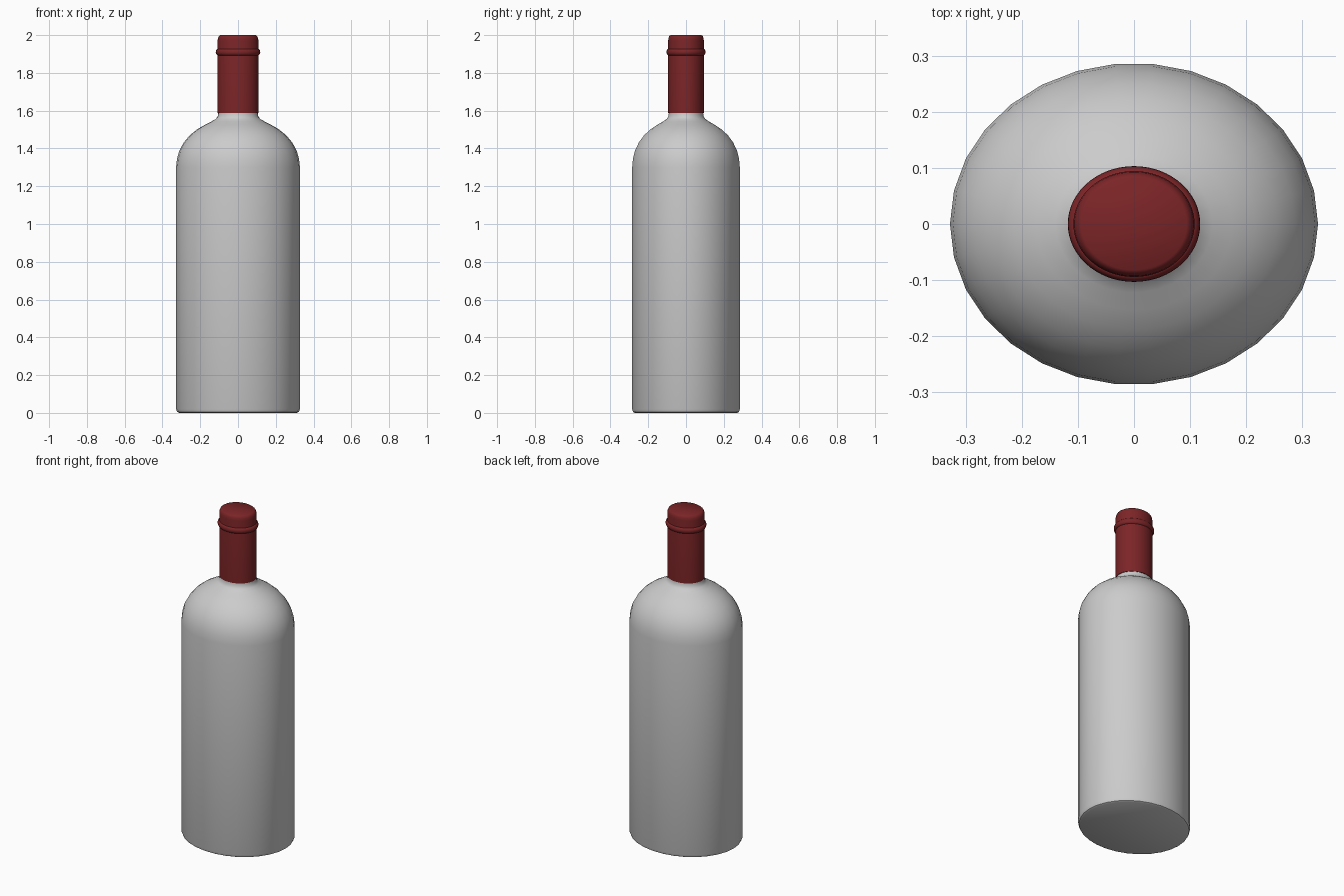
import bpy, bmesh, math

cube = bpy.data.objects.get("Cube")
if cube:
    bpy.data.objects.remove(cube, do_unlink=True)

DEPTH = 0.874  # the bottle is oval: depth / width


def material(name, color):
    m = bpy.data.materials.new(name)
    m.use_nodes = True
    m.diffuse_color = (*color, 1)
    m.node_tree.nodes["Principled BSDF"].inputs["Base Color"].default_value = (*color, 1)
    return m


def lathe(name, profile, sides, mat):
    """Revolve (radius, height) points into a closed oval solid."""
    bm = bmesh.new()
    rings = []
    for r, z in profile:
        angles = [2 * math.pi * i / sides for i in range(sides)]
        rings.append([bm.verts.new((r * math.cos(a), r * DEPTH * math.sin(a), z)) for a in angles])
    for low, high in zip(rings, rings[1:]):
        for i in range(sides):
            j = (i + 1) % sides
            bm.faces.new((low[i], low[j], high[j], high[i]))
    bm.faces.new(rings[0][::-1])
    bm.faces.new(rings[-1])
    mesh = bpy.data.meshes.new(name)
    bm.to_mesh(mesh)
    bm.free()
    mesh.materials.append(mat)
    obj = bpy.data.objects.new(name, mesh)
    bpy.context.collection.objects.link(obj)
    bpy.ops.object.select_all(action='DESELECT')
    obj.select_set(True)
    bpy.context.view_layer.objects.active = obj
    bpy.ops.object.shade_smooth_by_angle(angle=math.radians(40))
    return obj


glass = material("pale glass", (0.6, 0.6, 0.6))
foil = material("dark red foil", (0.2, 0.018, 0.02))

# Body with rounded foot, curved shoulder and short visible neck
lathe("bottle_body", [
    (0.312, 0), (0.322, 0.005), (0.328, 0.02), (0.328, 1.30), (0.323, 1.345),
    (0.310, 1.39), (0.287, 1.432), (0.255, 1.47), (0.215, 1.502), (0.175, 1.525),
    (0.140, 1.543), (0.118, 1.556), (0.108, 1.568), (0.105, 1.585), (0.105, 1.60),
], 30, glass)

# Foil sleeve with a softly rounded top
lathe("foil_sleeve", [
    (0.108, 1.588), (0.108, 1.97), (0.106, 1.985), (0.101, 1.995), (0.094, 2.0),
], 60, foil)

# Rounded collar around the sleeve
collar = [(0.104 + 0.014 * math.cos(t), 1.91 + 0.018 * math.sin(t))
          for t in (math.pi * (k / 8 - 0.5) for k in range(9))]
lathe("foil_collar", collar, 60, foil)
